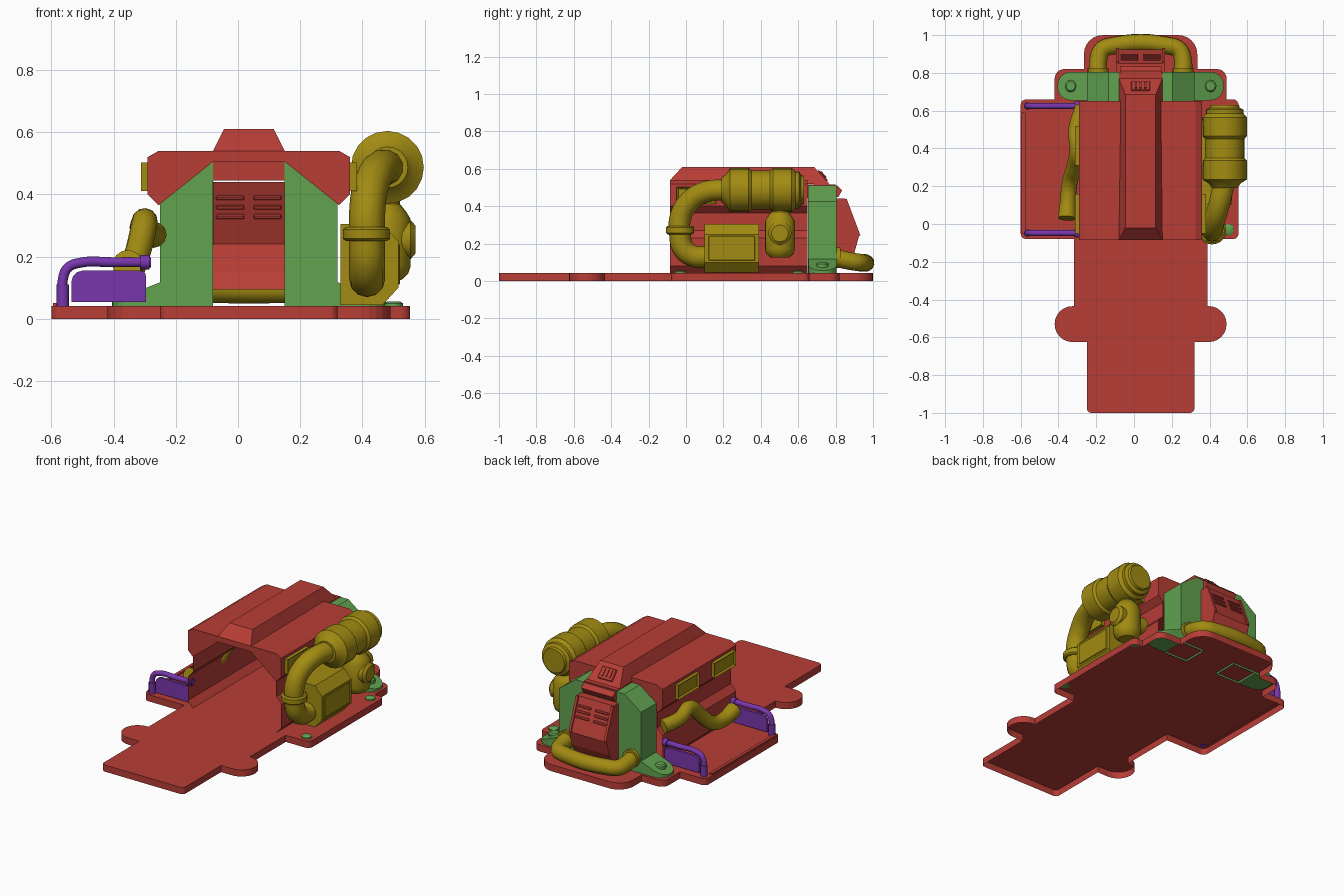
import bpy, bmesh, math
from mathutils import Vector, Matrix

if "Cube" in bpy.data.objects:
    bpy.data.objects.remove(bpy.data.objects["Cube"])

CX = 0.035  # centre line of the hull


def material(name, rgb):
    m = bpy.data.materials.new(name)
    m.use_nodes = True
    m.diffuse_color = (*rgb, 1)
    m.node_tree.nodes["Principled BSDF"].inputs["Base Color"].default_value = (*rgb, 1)
    return m


RED = material("brick red", (0.48, 0.047, 0.037))
GREEN = material("leaf green", (0.12, 0.36, 0.08))
MUSTARD = material("mustard", (0.36, 0.26, 0.006))
PURPLE = material("purple", (0.19, 0.037, 0.42))


def add(name, bm, mat, smooth=False, fix=True):
    if fix:
        bmesh.ops.recalc_face_normals(bm, faces=bm.faces)
    me = bpy.data.meshes.new(name)
    bm.to_mesh(me)
    bm.free()
    me.materials.append(mat)
    ob = bpy.data.objects.new(name, me)
    bpy.context.collection.objects.link(ob)
    if smooth:
        shade(ob)
    return ob


def shade(ob):
    bpy.ops.object.select_all(action='DESELECT')
    ob.select_set(True)
    bpy.context.view_layer.objects.active = ob
    bpy.ops.object.shade_smooth_by_angle(angle=math.radians(35))


def at(axis, a, b, t):
    return {'x': (t, a, b), 'y': (a, t, b), 'z': (a, b, t)}[axis]


def prism(name, prof, axis, lo, hi, mat, caps=(True, True), closed=True):
    """Extrude a 2D profile along an axis, optionally as an open sheet."""
    bm = bmesh.new()
    ends = [[bm.verts.new(at(axis, a, b, t)) for a, b in prof] for t in (lo, hi)]
    n = len(prof)
    for i in range(n if closed else n - 1):
        j = (i + 1) % n
        bm.faces.new((ends[0][i], ends[0][j], ends[1][j], ends[1][i]))
    for end, cap in zip(ends, caps):
        if cap:
            bm.faces.new(end)
    return add(name, bm, mat)


def box(name, c, size, mat, rot=0.0, bevel=0.0):
    bm = bmesh.new()
    bmesh.ops.create_cube(bm, size=1, matrix=Matrix.Translation(c)
                          @ Matrix.Rotation(rot, 4, 'X') @ Matrix.Diagonal((*size, 1)))
    if bevel:
        bmesh.ops.bevel(bm, geom=bm.edges[:], offset=bevel, segments=1, affect='EDGES')
    return add(name, bm, mat)


def lathe(name, c, axis, prof, mat, n=20):
    """Spin (distance, radius) pairs about an axis through c."""
    bm = bmesh.new()
    rings = []
    for t, r in prof:
        rings.append([bm.verts.new(Vector(c) + Vector(at(
            axis, r * math.cos(k * math.tau / n), r * math.sin(k * math.tau / n), t)))
            for k in range(n)])
    for p, q in zip(rings, rings[1:]):
        for k in range(n):
            bm.faces.new((p[k], p[(k + 1) % n], q[(k + 1) % n], q[k]))
    bm.faces.new(rings[0])
    bm.faces.new(rings[-1])
    return add(name, bm, mat, smooth=True)


def tube(name, pts, r, mat, flare=1.0):
    cu = bpy.data.curves.new(name, 'CURVE')
    cu.dimensions = '3D'
    cu.bevel_depth, cu.bevel_resolution, cu.resolution_u = r, 4, 6
    cu.use_fill_caps = True
    sp = cu.splines.new('BEZIER')
    sp.bezier_points.add(len(pts) - 1)
    for bp, p in zip(sp.bezier_points, pts):
        bp.co = p
        bp.handle_left_type = bp.handle_right_type = 'AUTO'
    sp.bezier_points[-1].radius = flare
    ob = bpy.data.objects.new(name, cu)
    bpy.context.collection.objects.link(ob)
    cu.materials.append(mat)
    bpy.ops.object.select_all(action='DESELECT')
    ob.select_set(True)
    bpy.context.view_layer.objects.active = ob
    bpy.ops.object.convert(target='MESH')
    shade(bpy.context.view_layer.objects.active)


def rounded(pts, steps=6):
    """Round the corners of an (x, y, radius) outline."""
    out = []
    for i, (x, y, r) in enumerate(pts):
        p = Vector((x, y))
        if not r:
            out.append(tuple(p))
            continue
        a = p + (Vector(pts[i - 1][:2]) - p).normalized() * r
        b = p + (Vector(pts[(i + 1) % len(pts)][:2]) - p).normalized() * r
        c = a + b - p
        t0 = (a - c).angle_signed(b - c)
        for k in range(steps + 1):
            out.append(tuple(c + Matrix.Rotation(-t0 * k / steps, 2) @ (a - c)))
    return out


# Base plate: a thin tray open underneath, one wing wider than the other
def half(wing):
    return [(0.285, -1, 0.025), (0.285, -0.625, 0), (0.455, -0.625, 0.094), (0.455, -0.435, 0.094),
            (0.353, -0.435, 0), (0.353, -0.08, 0), (wing, -0.08, 0.03), (wing, 0.66, 0.03),
            (0.455, 0.66, 0), (0.455, 0.82, 0.05), (0.30, 0.82, 0), (0.30, 1, 0.1)]


outline = [(CX + x, y, r) for x, y, r in half(0.518)]
outline += [(CX - x, y, r) for x, y, r in reversed(half(0.635))]
prism("base_plate", rounded(outline), 'z', 0, 0.042, RED, caps=(False, True))
box("wing_strip", (-0.585, 0.27, 0.045), (0.02, 0.64, 0.012), RED)

# Hull: a sheet tunnel with pinched walls, framed at both ends
side = [(0.29, 0.042), (0.325, 0.08), (0.325, 0.23), (0.29, 0.27), (0.29, 0.365),
        (0.325, 0.40), (0.325, 0.52), (0.29, 0.54)]
hull = [(CX - x, z) for x, z in side] + [(CX + x, z) for x, z in reversed(side)]
prism("hull_shell", hull, 'y', -0.085, 0.65, RED, caps=(False, False), closed=False)
gusset = side[4:] + [(0, 0.54), (0, 0.505), (0.115, 0.505)]
for tag, y in (("front", -0.085), ("rear", 0.64)):
    for s, word in ((1, "left"), (-1, "right")):
        prism(f"{tag}_gusset_{word}", [(CX + s * x, z) for x, z in gusset],
              'y', y, y + 0.01, RED)

# Roof ridge with sloped ends
bm = bmesh.new()
low = [(-0.115, -0.085, 0.54), (0.115, -0.085, 0.54), (0.115, 0.77, 0.515), (-0.115, 0.77, 0.515)]
top = [(-0.08, -0.02, 0.61), (0.08, -0.02, 0.61), (0.08, 0.685, 0.61), (-0.08, 0.685, 0.61)]
lv, tv = ([bm.verts.new((CX + x, y, z)) for x, y, z in ring] for ring in (low, top))
for i in range(4):
    j = (i + 1) % 4
    bm.faces.new((lv[i], lv[j], tv[j], tv[i]))
bm.faces.new(tv)
add("roof_ridge", bm, RED)
slope = math.atan2(-0.095, 0.085)
box("ridge_vent_frame", (CX, 0.73, 0.562), (0.10, 0.075, 0.012), RED, slope, 0.004)
for k in (-1, 0, 1):
    box("ridge_vent_slat", (CX + 0.025 * k, 0.733, 0.568), (0.012, 0.045, 0.012), RED, slope)

# Rear deck, lip and louvred pod between the towers
box("rear_deck", (CX, 0.725, 0.48), (0.23, 0.15, 0.07), RED)
prism("rear_lip", [(0.79, 0.51), (0.81, 0.51), (0.835, 0.485), (0.815, 0.45), (0.79, 0.45)],
      'x', CX - 0.11, CX + 0.11, RED)
pod = [(0.80, 0.44), (0.85, 0.44), (0.925, 0.24), (0.90, 0.15), (0.87, 0.095), (0.80, 0.095)]
prism("rear_pod", pod, 'x', CX - 0.13, CX + 0.13, RED, closed=False)
tilt = math.atan2(-0.2, 0.075)
for s in (-1, 1):
    for t in (0.25, 0.4, 0.55):
        box("pod_louvre", (CX + s * 0.06, 0.85 + 0.075 * t, 0.44 - 0.2 * t),
            (0.09, 0.014, 0.016), RED, tilt, 0.003)
    box("pod_rim", (CX + s * 0.122, 0.889, 0.34), (0.016, 0.21, 0.014), RED, tilt)

# Green towers with bolted feet, and window boxes, mirrored
for s, word in ((1, "left"), (-1, "right")):
    tower = [(0.115, 0.03), (0.115, 0.51), (0.17, 0.51), (0.285, 0.425), (0.285, 0.03)]
    prism(f"tower_{word}", [(CX + s * x, z) for x, z in tower], 'y', 0.652, 0.805, GREEN,
          closed=False)
    foot = [(0.28, 0.655, 0), (0.44, 0.655, 0.07), (0.44, 0.805, 0.07), (0.28, 0.805, 0)]
    ob = prism(f"tower_foot_{word}", rounded([(CX + s * x, y, r) for x, y, r in foot]),
               'z', 0.03, 0.12, GREEN)
    for v in ob.data.vertices:
        if v.co.z > 0.1:
            v.co.z = 0.12 - 0.4 * (abs(v.co.x - CX) - 0.28)
    lathe(f"foot_bolt_{word}", (CX + s * 0.37, 0.73, 0), 'z',
          [(0.04, 0.032), (0.092, 0.032), (0.1, 0.024)], GREEN, 12)
    for y in (0.055, 0.415):
        bm = bmesh.new()
        bmesh.ops.create_cube(bm, size=1, matrix=Matrix.Translation(
            (CX + s * 0.325, y, 0.457)) @ Matrix.Diagonal((0.044, 0.21, 0.092, 1)))
        face = [f for f in bm.faces if f.normal.x * s > 0.9]
        bmesh.ops.inset_region(bm, faces=face, thickness=0.014)
        bmesh.ops.translate(bm, verts=face[0].verts[:], vec=(-s * 0.01, 0, 0))
        add(f"window_box_{word}", bm, MUSTARD)

# Small bolts on the narrow wing
for y in (-0.03, 0.6):
    lathe("wing_bolt", (0.5, y, 0), 'z', [(0.04, 0.03), (0.05, 0.03), (0.056, 0.02)], GREEN, 12)

# Rear bumper pipe with collars
arc = [(0.225, 0.79, 0.125), (0.225, 0.86, 0.11), (0.205, 0.92, 0.1), (0.15, 0.943, 0.098)]
tube("rear_pipe", [(CX - x, y, z) for x, y, z in arc]
     + [(CX + x, y, z) for x, y, z in reversed(arc)], 0.047, MUSTARD)
for s in (-1, 1):
    lathe("rear_pipe_collar", (CX + s * 0.225, 0, 0.124), 'y',
          [(0.79, 0.055), (0.825, 0.055)], MUSTARD)

# Intake: bent pipe, collar, ribbed canister
tube("intake_pipe", [(0.415, 0.12, 0.13), (0.415, 0.04, 0.133), (0.415, -0.015, 0.175),
                     (0.415, -0.032, 0.25), (0.415, -0.03, 0.34), (0.425, 0.015, 0.42),
                     (0.45, 0.1, 0.475), (0.48, 0.23, 0.488)], 0.058, MUSTARD)
lathe("intake_collar", (0.413, -0.032, 0), 'z',
      [(0.25, 0.066), (0.258, 0.076), (0.287, 0.076), (0.295, 0.066)], MUSTARD)
lathe("intake_canister", (0.48, 0, 0.487), 'y',
      [(0.19, 0.066), (0.215, 0.085), (0.235, 0.117), (0.335, 0.117), (0.35, 0.104), (0.45, 0.104),
       (0.465, 0.117), (0.565, 0.117), (0.585, 0.1), (0.605, 0.1), (0.615, 0.08), (0.63, 0.075)],
      MUSTARD)

# Machine box and pressure flask beneath the canister
case = [(0.33, 0.045), (0.465, 0.045), (0.515, 0.1), (0.515, 0.25), (0.465, 0.305), (0.33, 0.305)]
prism("machine_box", case, 'y', 0.1, 0.39, MUSTARD)
box("machine_panel", (0.514, 0.245, 0.175), (0.012, 0.25, 0.13), MUSTARD, bevel=0.003)
lathe("flask", (0.475, 0.502, 0), 'z',
      [(0.125, 0.05), (0.145, 0.072), (0.17, 0.08), (0.32, 0.08), (0.345, 0.065), (0.37, 0.045),
       (0.40, 0.045)], MUSTARD)
lathe("flask_cap", (0, 0.502, 0.255), 'x',
      [(0.36, 0.05), (0.5, 0.05), (0.505, 0.062), (0.555, 0.062), (0.57, 0.045)], MUSTARD)

# Exhaust pipe on the opposite wall
tube("exhaust_pipe", [(-0.27, 0.62, 0.27), (-0.305, 0.5, 0.285), (-0.30, 0.39, 0.312),
                      (-0.315, 0.31, 0.24), (-0.34, 0.22, 0.16), (-0.35, 0.12, 0.15),
                      (-0.355, 0.03, 0.175)], 0.042, MUSTARD, flare=1.15)

# Hand rails with plates on the wide wing
for y, word in ((-0.048, "front"), (0.625, "rear")):
    tube(f"{word}_rail", [(-0.563, y, 0.04), (-0.563, y, 0.125), (-0.548, y, 0.163),
                          (-0.51, y, 0.18), (-0.40, y, 0.182), (-0.28, y, 0.182)], 0.016, PURPLE)
    lathe(f"{word}_rail_foot", (-0.563, y, 0), 'z', [(0.04, 0.02), (0.11, 0.02)], PURPLE, 12)
    lathe(f"{word}_rail_collar", (0, y, 0.182), 'x', [(-0.315, 0.024), (-0.285, 0.024)], PURPLE, 12)
    plate = rounded([(-0.535, 0.055, 0), (-0.295, 0.055, 0), (-0.295, 0.155, 0.02),
                     (-0.535, 0.155, 0.035)], 3)
    prism(f"{word}_rail_plate", plate, 'y', y - 0.008, y + 0.008, PURPLE)
